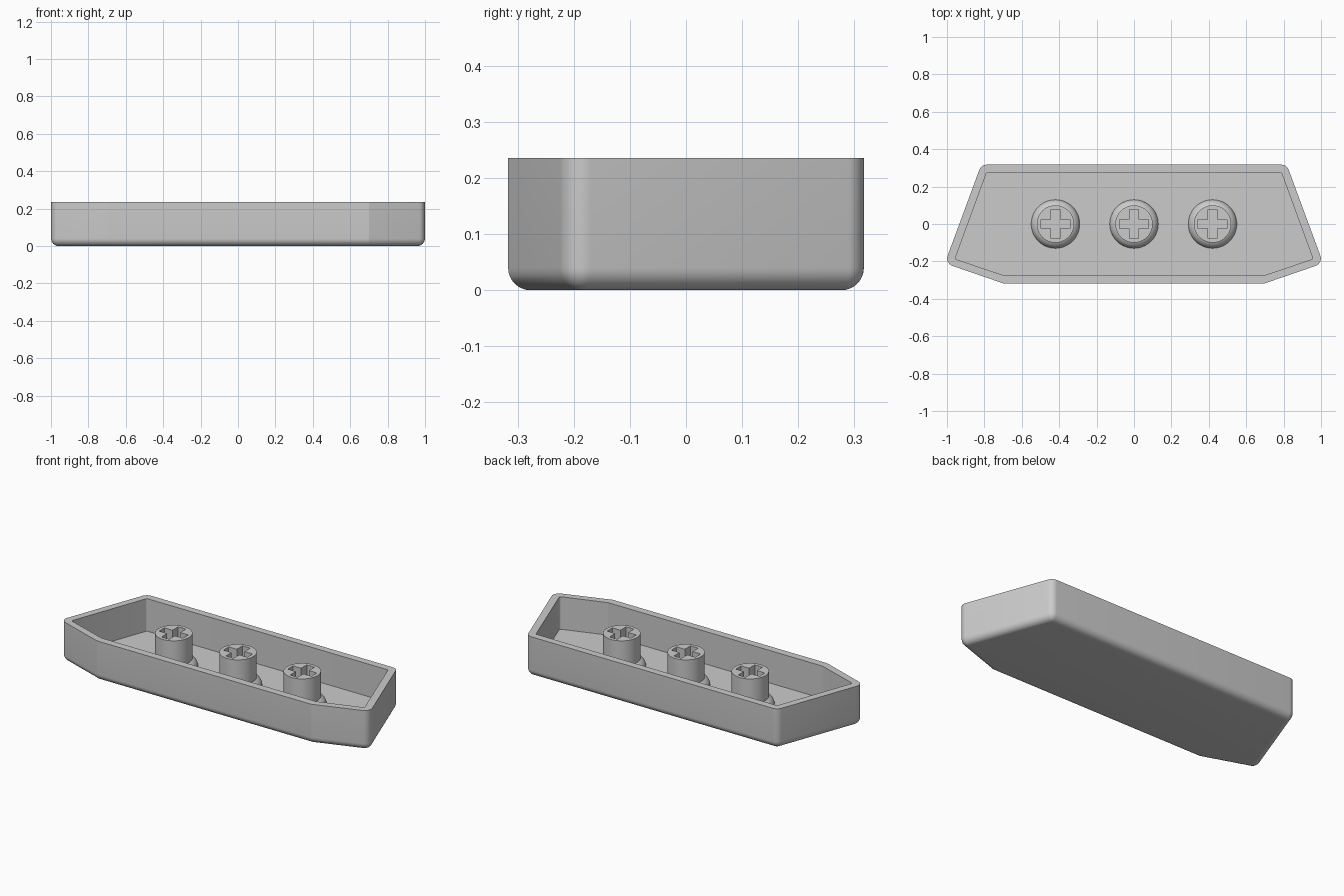
import bpy, bmesh, math
from mathutils import Vector

if "Cube" in bpy.data.objects:
    bpy.data.objects.remove(bpy.data.objects["Cube"])

HEIGHT, FLOOR = 0.236, 0.044
STEPS = 8

grey = bpy.data.materials.new("plain_grey")
grey.use_nodes = True
colour = (0.6, 0.6, 0.6, 1)
grey.diffuse_color = colour
grey.node_tree.nodes["Principled BSDF"].inputs["Base Color"].default_value = colour


def finish(bm, name):
    """Turn a bmesh into a smooth object with sharp edges kept."""
    bmesh.ops.recalc_face_normals(bm, faces=bm.faces)
    mesh = bpy.data.meshes.new(name)
    bm.to_mesh(mesh)
    bm.free()
    mesh.materials.append(grey)
    obj = bpy.data.objects.new(name, mesh)
    bpy.context.collection.objects.link(obj)
    bpy.ops.object.select_all(action='DESELECT')
    obj.select_set(True)
    bpy.context.view_layer.objects.active = obj
    bpy.ops.object.shade_smooth_by_angle(angle=math.radians(15))
    return obj


def outline(half, inset=0):
    """Mirrored polygon of (x, y, corner radius), moved inward by inset."""
    corners = half + [(-x, y, r) for x, y, r in reversed(half)]
    points = []
    for i, (x, y, r) in enumerate(corners):
        here = Vector((x, y))
        before = here - Vector(corners[i - 1][:2])
        after = Vector(corners[(i + 1) % len(corners)][:2]) - here
        n1 = Vector((before.y, -before.x)).normalized()
        n2 = Vector((after.y, -after.x)).normalized()
        mitre = (n1 + n2) / (1 + n1.dot(n2))
        if r:
            centre = here - mitre * r
            points += [centre + n1.slerp(n2, k / STEPS) * (r - inset)
                       for k in range(STEPS + 1)]
        else:
            points.append(here - mitre * inset)
    return points


def loft(bm, layers):
    """Skin a stack of (points, z) layers and return their vertex rings."""
    rings = [[bm.verts.new((p[0], p[1], z)) for p in points] for points, z in layers]
    for low, high in zip(rings, rings[1:]):
        for i in range(len(low)):
            bm.faces.new((low[i - 1], low[i], high[i], high[i - 1]))
    return rings


# Tray: rounded bottom edge, outer wall, flat rim, inner wall and floor
FILLET = 0.04
outer = [(0.7, -0.317, 0), (1.0115, -0.21, 0.042), (0.817, 0.317, 0.041)]
inner = [(0.7, -0.273, 0), (0.957, -0.187, 0.01), (0.788, 0.275, 0.01)]
layers = []
for k in range(STEPS + 1):
    a = math.pi / 2 * k / STEPS
    layers.append((outline(outer, FILLET * (1 - math.sin(a))),
                   FILLET * (1 - math.cos(a))))
layers += [(outline(outer), HEIGHT), (outline(inner), HEIGHT), (outline(inner), FLOOR)]
bm = bmesh.new()
rings = loft(bm, layers)
bm.faces.new(rings[0])
bm.faces.new(rings[-1])
finish(bm, "tray")

# Stem: turned post with a bulged, sloping foot
SIDES, RADIUS, FOOT_WIDTH, FOOT_HEIGHT = 48, 0.1, 0.03, 0.045
SWEEP = math.radians(60)


def circle(r):
    turns = [2 * math.pi * i / SIDES for i in range(SIDES)]
    return [(r * math.cos(t), r * math.sin(t)) for t in turns]


layers = []
for k in range(STEPS + 1):
    a = SWEEP * k / STEPS
    spread = (math.cos(a) - math.cos(SWEEP)) / (1 - math.cos(SWEEP))
    rise = math.sin(a) / math.sin(SWEEP)
    layers.append((circle(RADIUS + FOOT_WIDTH * spread), FLOOR + FOOT_HEIGHT * rise))
layers.append((circle(RADIUS), HEIGHT))
bm = bmesh.new()
post = loft(bm, layers)
bm.faces.new(post[0])

# Cross-shaped socket sunk into the top of the stem
LONG, SHORT = 0.078, 0.025
cross = []
for q in range(4):
    c, s = round(math.cos(q * math.pi / 2)), round(math.sin(q * math.pi / 2))
    for x, y in ((LONG, -SHORT), (LONG, SHORT), (SHORT, SHORT)):
        cross.append((c * x - s * y, s * x + c * y))
socket = loft(bm, [(cross, HEIGHT), (cross, FLOOR + 0.004)])
bm.faces.new(socket[-1])
edges = [e for e in bm.edges if e.is_boundary]
bmesh.ops.triangle_fill(bm, edges=edges, use_beauty=True, normal=(0, 0, 1))
stem = finish(bm, "middle_stem")

# Side stems share the same mesh
for name, x in (("left_stem", 0.42), ("right_stem", -0.42)):
    twin = stem.copy()
    twin.name = name
    twin.location.x = x
    bpy.context.collection.objects.link(twin)
